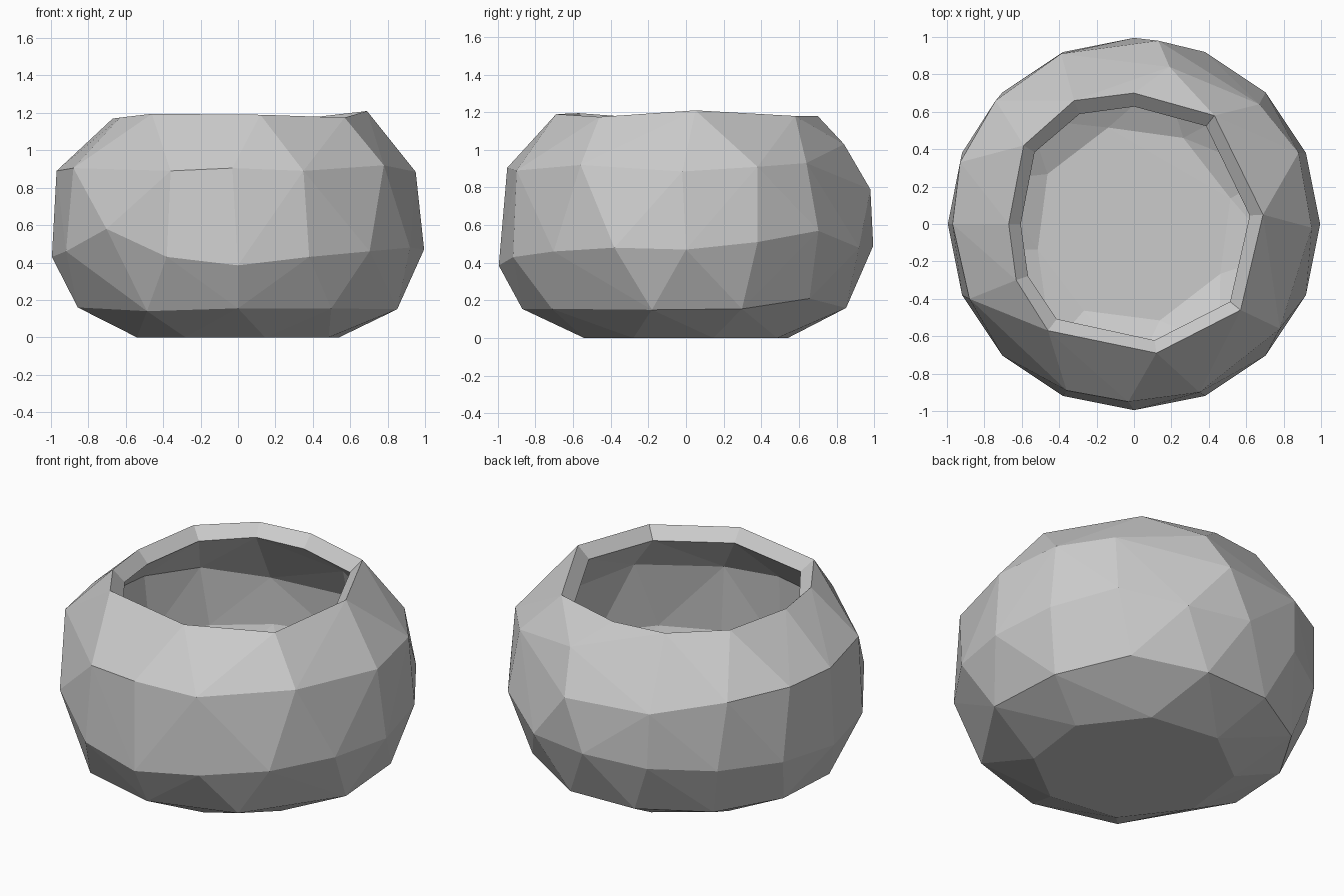
import bpy, bmesh
from math import sin, cos, radians

if "Cube" in bpy.data.objects:
    bpy.data.objects.remove(bpy.data.objects["Cube"])


def ring(angles, radius, heights):
    return [(radius * cos(radians(a)), radius * sin(radians(a)), z)
            for a, z in zip(angles, heights)]


# Open mouth of the bowl
rim = [(-.67, 0, 1.17), (-.59, .42, 1.18), (-.32, .66, 1.18), (0, .70, 1.18),
       (.43, .58, 1.18), (.69, .05, 1.21), (.57, -.46, 1.175),
       (.12, -.69, 1.19), (-.46, -.57, 1.195), (-.63, -.30, 1.175)]

# Shoulder, with a dropped point beside the back of the mouth
shoulder = [(-.03, -.95, .905), (.35, -.90, .89), (.78, -.56, .92),
            (.95, -.02, .885), (.88, .38, .91), (.67, .64, .93),
            (.19, .84, 1.03), (.13, .98, .79), (-.39, .91, .80),
            (-.74, .66, .87), (-.93, .33, .89), (-.97, 0, .89),
            (-.88, -.40, .905), (-.36, -.89, .89)]

# Belly, lower wall and flat foot
belly = ring([i * 22.5 for i in range(16)], .995,
             [.47, .51, .57, .48, .49, .47, .46, .45,
              .43, .46, .58, .43, .385, .43, .46, .48])
lower = ring([-90, -55, -12, 20, 49, 78, 106, 135, 163, 190, 236], .87,
             [.155, .155, .15, .155, .21, .16, .16, .155, .16, .16, .14])
foot = ring([i * 45 + 15 for i in range(8)], .56, [0] * 8)

# Faceted skin around all rings, then open the mouth
bm = bmesh.new()
rim_verts = {bm.verts.new(p) for p in rim}
for p in shoulder + belly + lower + foot:
    bm.verts.new(p)
bmesh.ops.convex_hull(bm, input=list(bm.verts))
cap = [f for f in bm.faces if all(v in rim_verts for v in f.verts)]
bmesh.ops.delete(bm, geom=cap, context='FACES')
loose = [v for v in bm.verts if not v.link_faces]
bmesh.ops.delete(bm, geom=loose, context='VERTS')
bmesh.ops.recalc_face_normals(bm, faces=list(bm.faces))
if sum(f.normal.dot(f.calc_center_median()) for f in bm.faces if f.calc_center_median().z > .3) < 0:
    bmesh.ops.reverse_faces(bm, faces=list(bm.faces))

mesh = bpy.data.meshes.new("bowl")
bm.to_mesh(mesh)
bm.free()
bowl = bpy.data.objects.new("bowl", mesh)
bpy.context.collection.objects.link(bowl)

# Wall thickness
wall = bowl.modifiers.new("wall", 'SOLIDIFY')
wall.thickness = .095
wall.offset = -1
wall.use_even_offset = True
